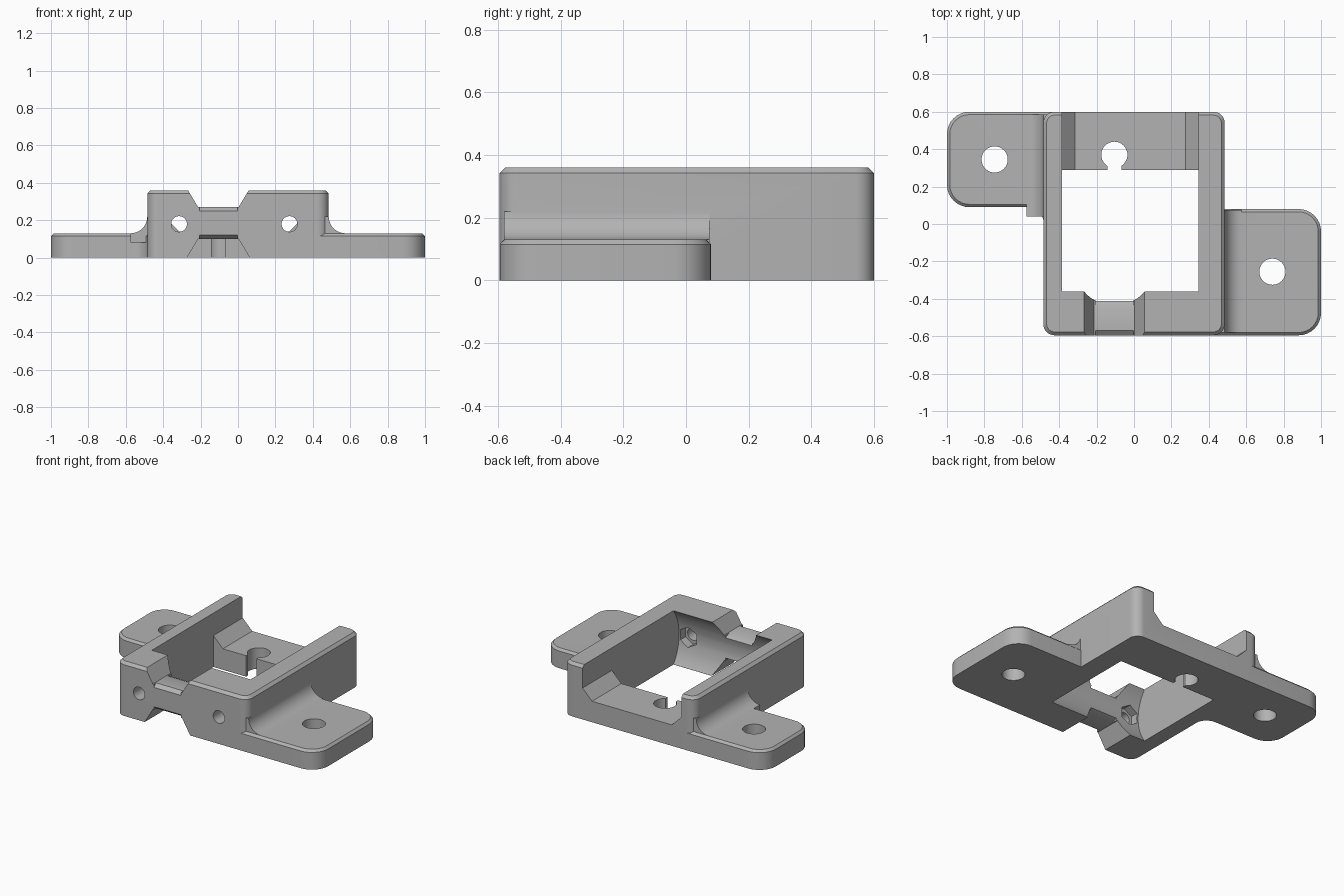
import bpy, bmesh, math
from mathutils import Vector

if "Cube" in bpy.data.objects:
    bpy.data.objects.remove(bpy.data.objects["Cube"], do_unlink=True)

grey = bpy.data.materials.new("plain grey")
grey.use_nodes = True
grey.diffuse_color = (0.45, 0.45, 0.45, 1)
grey.node_tree.nodes["Principled BSDF"].inputs["Base Color"].default_value = grey.diffuse_color


def prism(name, pts, axis, lo, hi, chamfer=0):
    """Extrude a 2D outline along an axis; optionally chamfer the far rim."""
    place = {"X": lambda a, b, t: (t, a, b),
             "Y": lambda a, b, t: (a, t, b),
             "Z": lambda a, b, t: (a, b, t)}[axis]
    bm = bmesh.new()
    base, top = ([bm.verts.new(place(a, b, t)) for a, b in pts] for t in (lo, hi))
    n = len(pts)
    bm.faces.new(base[::-1])
    cap = bm.faces.new(top)
    for i in range(n):
        j = (i + 1) % n
        bm.faces.new((base[i], base[j], top[j], top[i]))
    bmesh.ops.recalc_face_normals(bm, faces=bm.faces)
    if chamfer:
        bmesh.ops.bevel(bm, geom=list(cap.edges), offset=chamfer, segments=1,
                        affect='EDGES', profile=0.5)
    mesh = bpy.data.meshes.new(name)
    bm.to_mesh(mesh)
    bm.free()
    mesh.materials.append(grey)
    ob = bpy.data.objects.new(name, mesh)
    bpy.context.collection.objects.link(ob)
    return ob


def rounded(corners, steps=8):
    """Outline with each corner (x, y, radius) replaced by a tangent arc."""
    out = []
    for i, (x, y, r) in enumerate(corners):
        p = Vector((x, y))
        if not r:
            out.append((x, y))
            continue
        a = (Vector(corners[i - 1][:2]) - p).normalized()
        b = (Vector(corners[(i + 1) % len(corners)][:2]) - p).normalized()
        centre = p + (a + b) * r
        for k in range(steps + 1):
            t = k / steps * math.pi / 2
            out.append(tuple(centre - b * r * math.cos(t) - a * r * math.sin(t)))
    return out


def circle(x, y, r, n=32, turn=0):
    return [(x + r * math.cos(turn + i * math.tau / n),
             y + r * math.sin(turn + i * math.tau / n)) for i in range(n)]


def combine(target, other, mode):
    mod = target.modifiers.new("combine", 'BOOLEAN')
    mod.operation, mod.object, mod.solver = mode, other, 'EXACT'
    bpy.context.view_layer.objects.active = target
    bpy.ops.object.modifier_apply(modifier=mod.name)
    bpy.data.objects.remove(other, do_unlink=True)


# Main block
W, F, B, H, T = 0.485, -0.595, 0.6, 0.36, 0.13
block = prism("mounting_bracket", rounded([(-W, F, .06), (W, F, .06), (W, B, .06), (-W, B, .06)]),
              "Z", 0, H, .018)

# Mounting ears on opposite corners
right_ear = [(.4, F, 0), (1, F, .12), (1, .08, .12), (.4, .08, 0)]
left_ear = [(-.4, B, 0), (-1, B, .12), (-1, .09, .12), (-W + .002, .09, .085),
            (-W + .002, -.1, 0), (-.4, -.1, 0)]
parts = [prism("ear", rounded(e), "Z", 0, T, .015) for e in (right_ear, left_ear)]

# Concave fillets between block and ears
R = 0.09
for side, lo, hi in ((1, F + .015, .075), (-1, .04, B - .015)):
    arc = [(side * (W + R - R * math.sin(t)), T + R - R * math.cos(t))
           for t in (k / 10 * math.pi / 2 for k in range(11))]
    outline = [(side * .44, T + R), (side * .44, .08), (side * (W + R), .08)] + arc
    parts.append(prism("fillet", outline, "Y", lo, hi))
for p in parts:
    combine(block, p, 'UNION')

# Central opening, rear channel and concave front wall
L, RX, FLOOR = -0.385, 0.345, 0.14
cuts = [
    prism("opening", [(L, -.36), (RX, -.36), (RX, .29), (L, .29)], "Z", -.1, .5),
    prism("channel", [(L + .07, FLOOR), (RX - .07, FLOOR), (RX, FLOOR + .07),
                      (RX, .5), (L, .5), (L, FLOOR + .07)], "Y", .2, .7),
    prism("hollow", circle(-.12, .18, .3, 64), "X", L, RX),
]

# Keyhole in the rear floor
cuts.append(prism("keyhole", circle(-.105, .37, .07), "Z", -.1, .3))
cuts.append(prism("key_slot", [(-.143, .25), (-.067, .25), (-.067, .36), (-.143, .36)], "Z", -.1, .3))

# Tapered notches above and below the front crossbar, with eased edges
for mid, s in ((.27, 1), (.10, -1)):
    far = mid + s * .12
    slope = .6
    d = abs(far - mid) * slope
    cuts.append(prism("notch", [(-.213, mid), (.003, mid), (.003 + d, far), (-.213 - d, far)],
                      "Y", -.7, -.3))
    for y0, y1 in ((F - .002, -.57), (-.40, -.45)):
        cuts.append(prism("easing", [(y0, mid - s * .022), (y1, mid), (y1, mid + s * .02),
                                     (y0, mid + s * .02)], "X", -.206, -.004))

# Front screw holes with hexagonal nut pockets
for x in (-.315, .275):
    cuts.append(prism("screw_hole", circle(x, .18, .042), "Y", -.7, -.3))
    cuts.append(prism("nut_pocket", circle(x, .18, .068, 6, math.pi / 6), "Y", -.47, -.3))

# Ear bolt holes
for x, y in ((.74, -.255), (-.745, .345)):
    cuts.append(prism("bolt_hole", circle(x, y, .07), "Z", -.1, .3))
for c in cuts:
    combine(block, c, 'DIFFERENCE')

# Smooth the rounded surfaces, keep edges crisp
bpy.ops.object.select_all(action='DESELECT')
block.select_set(True)
bpy.context.view_layer.objects.active = block
bpy.ops.object.shade_smooth_by_angle(angle=math.radians(30))
